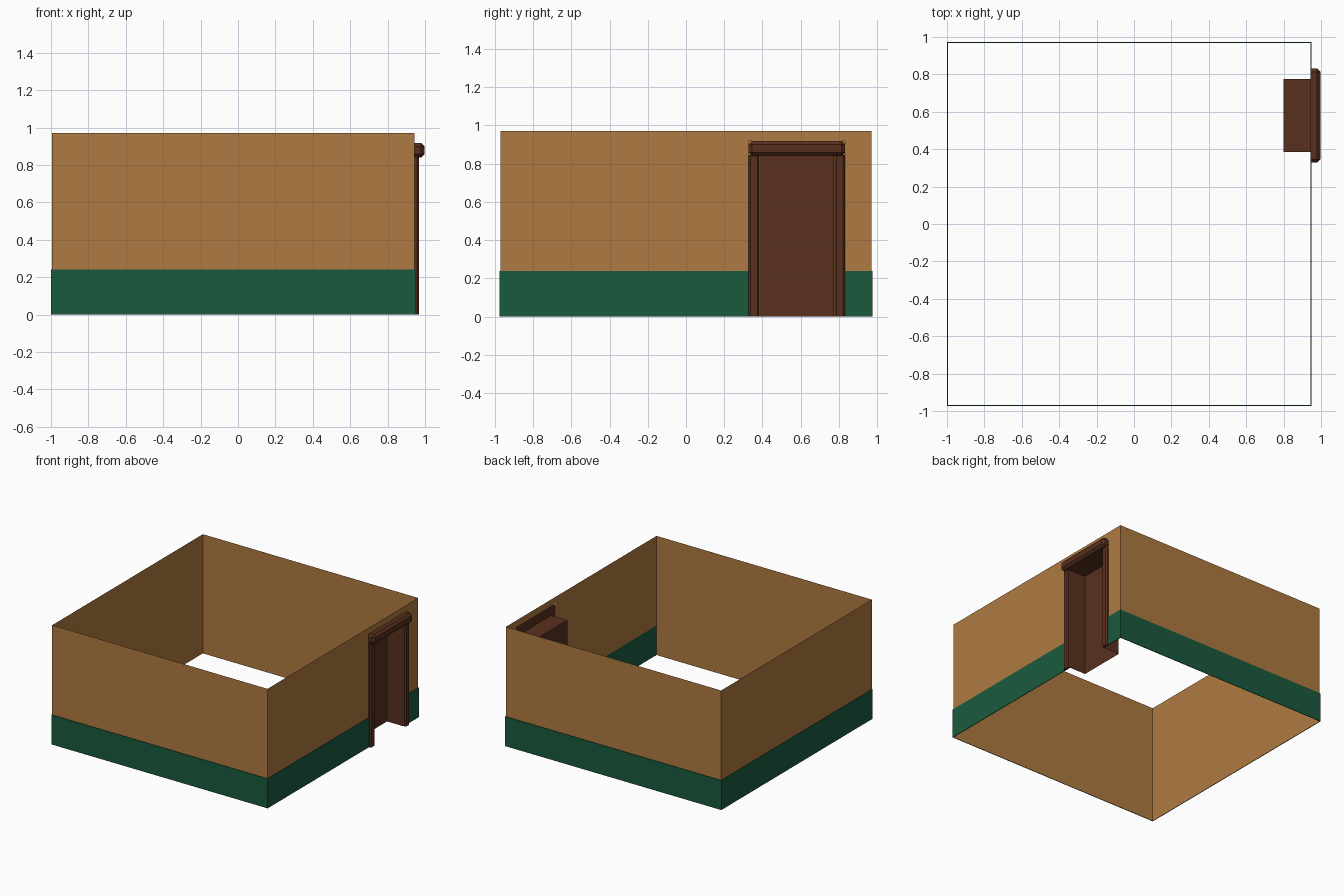
import bpy, bmesh

if "Cube" in bpy.data.objects:
    bpy.data.objects.remove(bpy.data.objects["Cube"])


def material(name, rgb):
    m = bpy.data.materials.new(name)
    m.diffuse_color = (*rgb, 1)
    m.use_nodes = True
    m.node_tree.nodes["Principled BSDF"].inputs["Base Color"].default_value = m.diffuse_color
    return m


TAN = material("tan_plaster", (0.43, 0.195, 0.053))
GREEN = material("green_paint", (0.010, 0.102, 0.048))
BROWN = material("dark_wood", (0.098, 0.030, 0.013))


def finish(bm, name, mat):
    me = bpy.data.meshes.new(name)
    bm.to_mesh(me)
    bm.free()
    me.materials.append(mat)
    ob = bpy.data.objects.new(name, me)
    bpy.context.collection.objects.link(ob)
    return ob


def sheet(name, path, z0, z1, mat):
    """Vertical sheet standing on an open xy path."""
    bm = bmesh.new()
    cols = [[bm.verts.new((x, y, z)) for z in (z0, z1)] for x, y in path]
    for a, b in zip(cols, cols[1:]):
        bm.faces.new((a[0], b[0], b[1], a[1]))
    return finish(bm, name, mat)


def prism(name, outline, z0, z1, mat):
    bm = bmesh.new()
    f = bm.faces.new([bm.verts.new((x, y, z0)) for x, y in outline])
    ext = bmesh.ops.extrude_face_region(bm, geom=[f])["geom"]
    bmesh.ops.translate(bm, vec=(0, 0, z1 - z0),
                        verts=[v for v in ext if isinstance(v, bmesh.types.BMVert)])
    bmesh.ops.recalc_face_normals(bm, faces=bm.faces)
    return finish(bm, name, mat)


X0, X1, Y = -0.995, 0.944, 0.969      # wall planes
H, BAND, T = 0.97, 0.24, 0.005        # wall height, band height, band offset
D0, D1, DTOP = 0.328, 0.832, 0.918    # door frame extents
LINTEL = 0.84

# Upper walls: three full sides, then the door side around its opening
sheet("main_walls", [(X1, Y), (X0, Y), (X0, -Y), (X1, -Y)], 0, H, TAN)
sheet("door_wall_long", [(X1, -Y), (X1, D0)], BAND, H, TAN)
sheet("door_wall_short", [(X1, D1), (X1, Y)], BAND, H, TAN)
sheet("door_wall_header", [(X1, D0), (X1, D1)], DTOP, H, TAN)

# Green base band with its thin top ledge, broken at the door
outer = [(X1 + T, D1), (X1 + T, Y + T), (X0 - T, Y + T),
         (X0 - T, -Y - T), (X1 + T, -Y - T), (X1 + T, D0)]
inner = [(X1, D1), (X1, Y), (X0, Y), (X0, -Y), (X1, -Y), (X1, D0)]
sheet("base_band", outer, 0, BAND, GREEN)
for name, z in (("band_ledge", BAND), ("band_underside", 0)):
    bm = bmesh.new()
    pairs = [[bm.verts.new((x, y, z)) for x, y in p] for p in zip(outer, inner)]
    for a, b in zip(pairs, pairs[1:]):
        bm.faces.new((a[0], b[0], b[1], a[1]))
    finish(bm, name, GREEN)

# Recessed doorway: back, sides and ceiling
R0, R1, RX = 0.385, 0.775, 0.80
sheet("door_recess", [(X1, R0), (RX, R0), (RX, R1), (X1, R1)], 0, LINTEL, BROWN)
bm = bmesh.new()
bm.faces.new([bm.verts.new((x, y, LINTEL)) for x, y in
              ((X1, R0), (X1, R1), (RX, R1), (RX, R0))])
finish(bm, "recess_ceiling", BROWN)

# Chamfered door jambs, mirrored about the door centre
mid, half = (D0 + D1) / 2, (D1 - D0) / 2
for name, s in (("jamb_left", -1), ("jamb_right", 1)):
    prof = [(X1, half - 0.055), (0.957, half - 0.055), (0.967, half - 0.045),
            (0.967, half - 0.010), (0.957, half), (X1, half)]
    prism(name, [(x, mid + s * y) for x, y in prof], 0, LINTEL + 0.005, BROWN)

# Lintel: box with chamfers on every edge except along the wall
ob = prism("lintel", [(X1, D0), (0.997, D0), (0.997, D1), (X1, D1)], LINTEL, DTOP, BROWN)
bm = bmesh.new()
bm.from_mesh(ob.data)
edges = [e for e in bm.edges if max(v.co.x for v in e.verts) > 0.95]
bmesh.ops.bevel(bm, geom=edges, offset=0.018, segments=1, affect='EDGES')
bm.to_mesh(ob.data)
bm.free()
